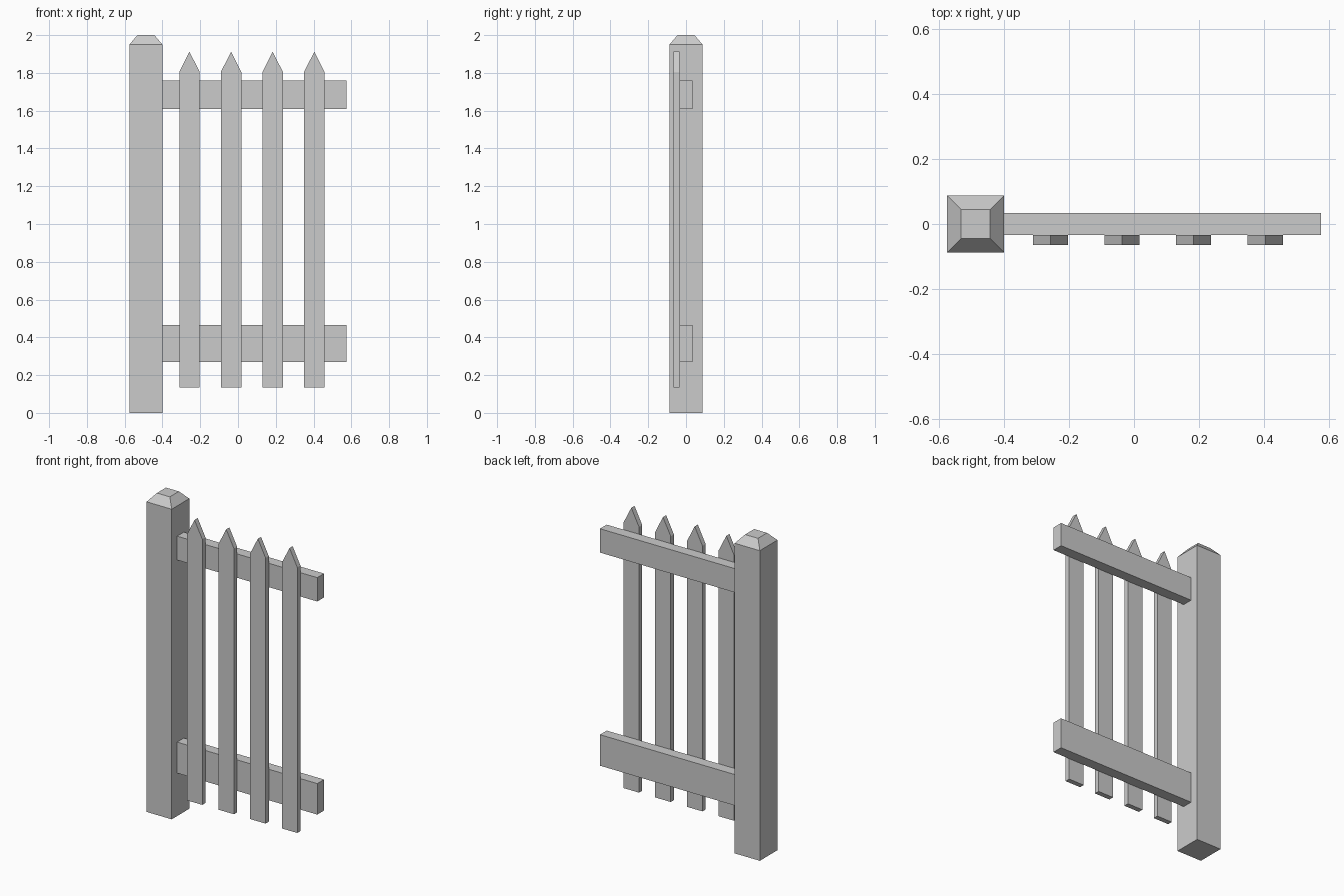
import bpy, bmesh

if "Cube" in bpy.data.objects:
    bpy.data.objects.remove(bpy.data.objects["Cube"])


def make_object(name, bm):
    bmesh.ops.recalc_face_normals(bm, faces=bm.faces)
    mesh = bpy.data.meshes.new(name)
    bm.to_mesh(mesh)
    bm.free()
    obj = bpy.data.objects.new(name, mesh)
    bpy.context.collection.objects.link(obj)
    return obj


def extrude_profile(name, points, offset):
    """Flat polygon extruded along an offset vector."""
    bm = bmesh.new()
    face = bm.faces.new([bm.verts.new(p) for p in points])
    result = bmesh.ops.extrude_face_region(bm, geom=[face], use_keep_orig=True)
    verts = [g for g in result["geom"] if isinstance(g, bmesh.types.BMVert)]
    bmesh.ops.translate(bm, verts=verts, vec=offset)
    return make_object(name, bm)


# Square post with a chamfered cap, lofted through three square rings
POST_X = -0.4875
bm = bmesh.new()
rings = []
for half, z in ((0.0875, 0), (0.0875, 1.95), (0.045, 2.0)):
    rings.append([bm.verts.new((POST_X + sx * half, sy * half, z))
                  for sx, sy in ((-1, -1), (1, -1), (1, 1), (-1, 1))])
for low, high in zip(rings, rings[1:]):
    for i in range(4):
        j = (i + 1) % 4
        bm.faces.new((low[i], low[j], high[j], high[i]))
bm.faces.new(rings[0][::-1])
bm.faces.new(rings[-1])
make_object("post", bm)

# Horizontal rails running from the post to the open end
RAIL_Y = 0.0335
for name, z0, z1 in (("lower_rail", 0.27, 0.465), ("upper_rail", 1.61, 1.76)):
    section = [(-0.4, -RAIL_Y, z0), (-0.4, RAIL_Y, z0),
               (-0.4, RAIL_Y, z1), (-0.4, -RAIL_Y, z1)]
    extrude_profile(name, section, (0.975, 0, 0))

# Pointed pickets fixed to the front of the rails
HALF = 0.054
for n in range(4):
    x = -0.257 + 0.2203 * n
    outline = [(x - HALF, 0.135), (x + HALF, 0.135), (x + HALF, 1.805),
               (x, 1.912), (x - HALF, 1.805)]
    extrude_profile(f"picket_{n + 1}", [(px, -0.065, pz) for px, pz in outline],
                    (0, 0.065 - RAIL_Y, 0))
